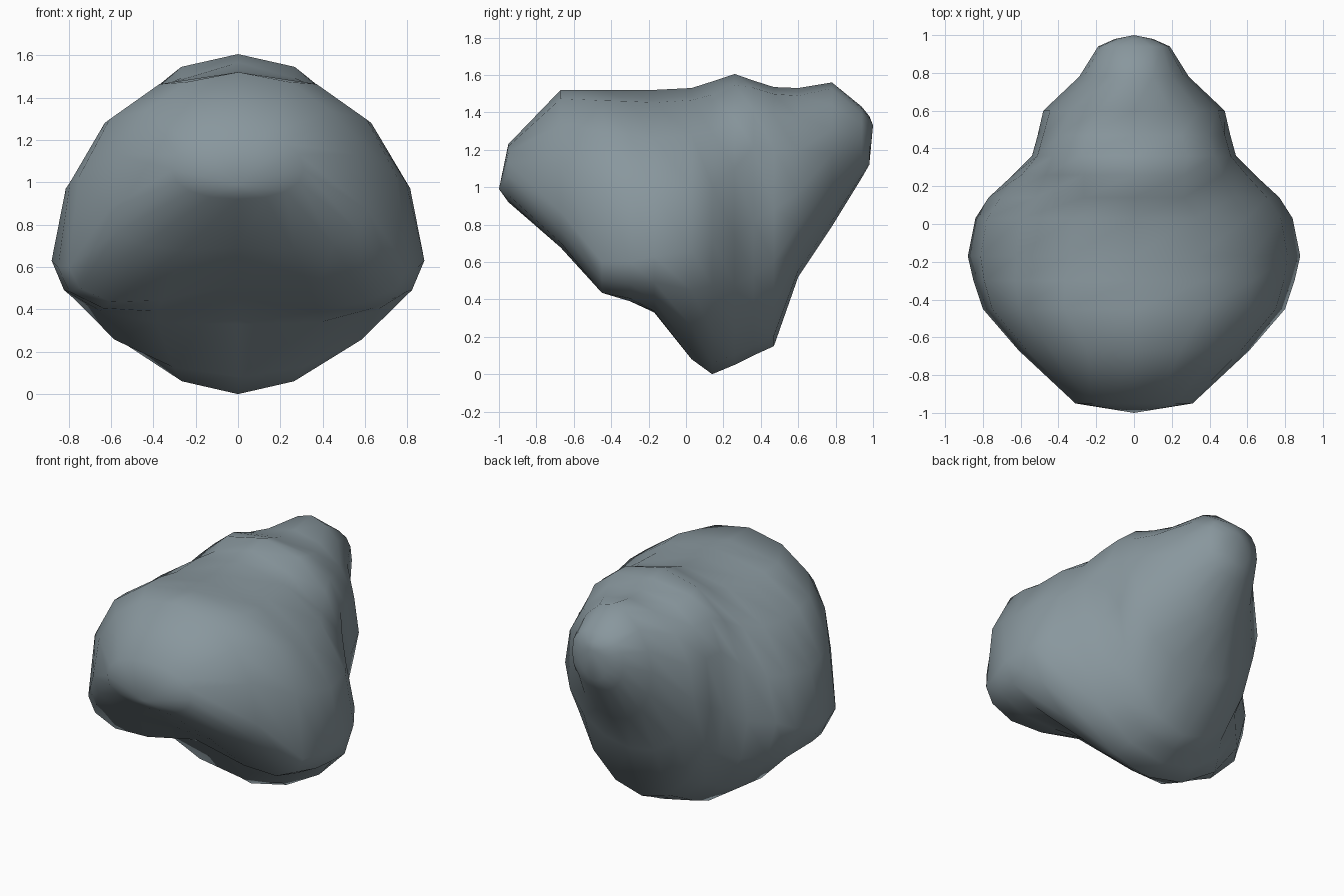
import bpy, bmesh, math

cube = bpy.data.objects.get("Cube")
if cube:
    bpy.data.objects.remove(cube, do_unlink=True)

# One flat stone colour
stone = bpy.data.materials.new("blue_grey_stone")
stone.use_nodes = True
colour = (0.25, 0.31, 0.34, 1)
stone.diffuse_color = colour
stone.node_tree.nodes["Principled BSDF"].inputs["Base Color"].default_value = colour

SIDES = 16

# Cross-sections from front to back:
# y, half width, bottom, widest height, top, lower squareness, upper squareness, hollow
SECTIONS = [
    (-0.95, 0.31, 0.92, 1.06, 1.23, 2.2, 2.2, 0),
    (-0.67, 0.61, 0.63, 0.87, 1.52, 2.3, 2.1, 0.06),
    (-0.45, 0.80, 0.38, 0.60, 1.52, 2.4, 2.5, 0.14),
    (-0.30, 0.85, 0.34, 0.60, 1.52, 2.4, 2.3, 0.11),
    (-0.17, 0.88, 0.31, 0.63, 1.52, 2.3, 2.0, 0.02),
    (0.03, 0.84, 0.08, 0.66, 1.53, 1.9, 2.05, 0),
    (0.14, 0.77, 0.00, 0.72, 1.565, 1.8, 1.8, 0),
    (0.26, 0.64, 0.05, 0.74, 1.605, 2.0, 2.2, 0),
    (0.36, 0.54, 0.10, 0.82, 1.57, 2.1, 3.0, 0),
    (0.47, 0.51, 0.15, 0.88, 1.535, 2.0, 2.7, 0),
    (0.60, 0.48, 0.52, 0.97, 1.53, 2.0, 2.1, 0),
    (0.78, 0.29, 0.79, 1.18, 1.56, 2.1, 1.8, 0),
    (0.94, 0.19, 1.05, 1.25, 1.43, 2.2, 2.7, 0),
    (0.98, 0.10, 1.12, 1.26, 1.38, 2.0, 2.0, 0),
]


def power(value, n):
    return math.copysign(abs(value) ** (2 / n), value)


def add_ring(bm, y, half, low, mid, high, n_low, n_high, hollow):
    ring = []
    for i in range(SIDES):
        a = math.tau * i / SIDES
        s, c = round(math.sin(a), 6), round(math.cos(a), 6)
        n = n_high if c >= 0 else n_low
        reach = high - mid if c >= 0 else mid - low
        x, z = half * power(s, n), mid + reach * power(c, n)
        # The underside is hollowed along its middle
        if c < 0:
            z += hollow * max(0, 1 - abs(x) / 0.55)
        ring.append(bm.verts.new((x, y, z)))
    return ring


def close_end(bm, ring, tip):
    point = bm.verts.new(tip)
    for i in range(SIDES):
        bm.faces.new((ring[i], ring[(i + 1) % SIDES], point))


# Skin the sections, then close the blunt front and the rear knob
bm = bmesh.new()
rings = [add_ring(bm, *section) for section in SECTIONS]
for a, b in zip(rings, rings[1:]):
    for i in range(SIDES):
        j = (i + 1) % SIDES
        bm.faces.new((a[i], a[j], b[j], b[i]))
close_end(bm, rings[0], (0, -1, 0.99))
close_end(bm, rings[-1], (0, 1, 1.33))
bmesh.ops.recalc_face_normals(bm, faces=bm.faces)
for face in bm.faces:
    face.smooth = True

mesh = bpy.data.meshes.new("boulder")
bm.to_mesh(mesh)
bm.free()
mesh.materials.append(stone)
boulder = bpy.data.objects.new("boulder", mesh)
bpy.context.collection.objects.link(boulder)
